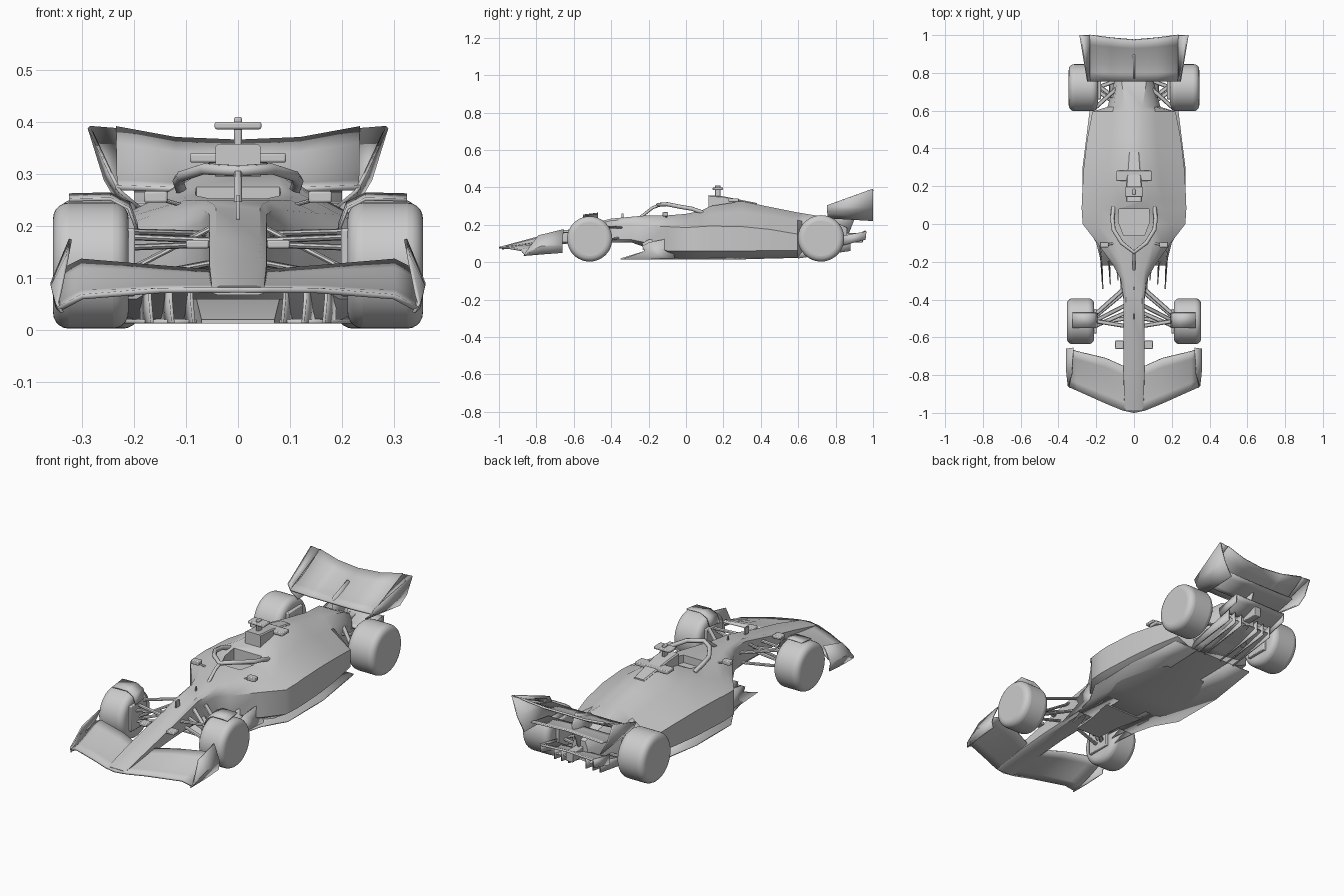
import bpy, bmesh, math
from mathutils import Vector, Matrix


def finish(name, bm, mirror=False, thick=0, bevel=0, segs=2):
    bmesh.ops.recalc_face_normals(bm, faces=bm.faces)
    me = bpy.data.meshes.new(name)
    bm.to_mesh(me)
    bm.free()
    ob = bpy.data.objects.new(name, me)
    bpy.context.collection.objects.link(ob)
    if thick:
        m = ob.modifiers.new("thick", 'SOLIDIFY')
        m.thickness, m.offset = thick, 0
    if bevel:
        m = ob.modifiers.new("bevel", 'BEVEL')
        m.width, m.segments = bevel, segs
    if mirror:
        ob.modifiers.new("mirror", 'MIRROR')
    return ob


def loft(name, rings, closed=True, **kw):
    bm = bmesh.new()
    vs = [[bm.verts.new(p) for p in r] for r in rings]
    n = len(vs[0])
    for a, b in zip(vs, vs[1:]):
        for i in range(n if closed else n - 1):
            j = (i + 1) % n
            bm.faces.new((a[i], a[j], b[j], b[i]))
    if closed:
        bm.faces.new(vs[0])
        bm.faces.new(vs[-1])
    return finish(name, bm, **kw)


def plate(name, pts, thick=0.006, mirror=True):
    bm = bmesh.new()
    bm.faces.new([bm.verts.new(p) for p in pts])
    return finish(name, bm, mirror=mirror, thick=thick)


def box(name, c, s, mirror=False, bevel=0.004):
    bm = bmesh.new()
    bmesh.ops.create_cube(bm, size=1, matrix=Matrix.Translation(c) @ Matrix.Diagonal((*s, 1)))
    return finish(name, bm, mirror=mirror, bevel=bevel)


def wheel(name, x, y, r, w, bevel):
    bm = bmesh.new()
    mat = Matrix.Translation((x, y, r + 0.003)) @ Matrix.Rotation(math.pi / 2, 4, 'Y')
    bmesh.ops.create_cone(bm, cap_ends=True, segments=48, radius1=r, radius2=r, depth=w, matrix=mat)
    ob = finish(name, bm, mirror=True, bevel=bevel, segs=5)
    ob.modifiers["bevel"].limit_method = 'ANGLE'
    return ob


def rod(name, a, b, wide=0.011, high=0.006):
    a, b = Vector(a), Vector(b)
    side = (b - a).cross(Vector((0, 0, 1))).normalized() * wide
    up = Vector((0, 0, high))
    ring = lambda p: [p + side * math.cos(t * math.pi / 4) + up * math.sin(t * math.pi / 4) for t in range(8)]
    return loft(name, [ring(a), ring(b)], mirror=True)


def wing(name, rows, thick, power):
    # rows: x, leading y, leading z, trailing y, trailing z
    rings = []
    for x, y0, z0, y1, z1 in rows:
        rings.append([(x, y0 + (y1 - y0) * t / 5, z0 + (z1 - z0) * (t / 5) ** power) for t in range(6)])
    return loft(name, rings, closed=False, mirror=True, thick=thick)


# Main hull: y, floor half width, floor z, side half width, low z, high z,
# shoulder half width, shoulder z, top half width, top z
nose = [
    (-.985, .040, .068, .050, .071, .076, .050, .080, .035, .085),
    (-.80, .040, .085, .056, .095, .120, .055, .128, .045, .135),
    (-.62, .040, .100, .056, .110, .160, .055, .168, .042, .176),
    (-.40, .045, .105, .056, .120, .200, .055, .222, .042, .233),
    (-.29, .055, .105, .072, .120, .205, .065, .230, .048, .243)]
body = [
    (-.22, .070, .080, .110, .105, .195, .090, .230, .060, .249),
    (-.10, .110, .020, .195, .060, .190, .150, .225, .100, .250),
    (0.0, .190, .015, .272, .060, .185, .195, .222, .105, .258),
    (.08, .205, .015, .277, .060, .190, .170, .240, .095, .275),
    (.13, .205, .015, .276, .060, .193, .150, .257, .075, .300),
    (.30, .200, .018, .266, .060, .190, .130, .270, .050, .326),
    (.45, .180, .022, .248, .062, .175, .120, .250, .045, .295),
    (.595, .140, .028, .220, .062, .150, .112, .225, .045, .266),
    (.62, .110, .032, .140, .062, .140, .108, .220, .045, .262),
    (.75, .085, .050, .105, .070, .140, .092, .200, .065, .240),
    (.86, .035, .085, .045, .095, .140, .040, .160, .030, .185)]
rings = []
for y, wb, zb, wm, zl, zh, ws, zs, wt, zt in nose + body:
    half = [(wb, zb), (wm, zl), (wm, zh), (ws, zs), (wt, zt)]
    rings.append([(x, y, z) for x, z in half] + [(-x, y, z) for x, z in reversed(half)])
hull = loft("main_hull", rings)

# Cockpit opening
cut = loft("cockpit_cutter", [[(.055, -.06, z), (.082, .01, z), (.08, .08, z),
                               (-.08, .08, z), (-.082, .01, z), (-.055, -.06, z)] for z in (.215, .4)])
cut.hide_render = True
cut.hide_set(True)
m = hull.modifiers.new("cockpit", 'BOOLEAN')
m.operation, m.object, m.solver = 'DIFFERENCE', cut, 'EXACT'

# Air intake and roof camera
loft("air_intake", [[(-a, y, zb), (-a, y, zt - .005), (-a + .006, y, zt), (a - .006, y, zt), (a, y, zt - .005), (a, y, zb)]
                    for y, a, zb, zt in ((.12, .043, .26, .358), (.2, .043, .27, .352), (.38, .03, .28, .316))])
box("intake_side_pods", (0, .255, .331), (.185, .055, .018))
box("roof_camera_stem", (0, .17, .38), (.015, .03, .06))
box("roof_camera", (0, .17, .393), (.09, .055, .014))

# Cockpit protection hoop with a centre strut
for name, pts, rad in (
        ("halo_hoop", [(.108, .09, .265), (.115, .03, .286), (.108, -.03, .296), (.065, -.10, .31), (0, -.15, .306)], .011),
        ("halo_strut", [(0, -.14, .306), (0, -.18, .29), (0, -.25, .235)], .008)):
    full = pts + [(-x, y, z) for x, y, z in reversed(pts[:-1])] if pts[0][0] else pts
    cu = bpy.data.curves.new(name, 'CURVE')
    cu.dimensions, cu.bevel_depth, cu.bevel_resolution = '3D', rad, 2
    cu.use_fill_caps = True
    sp = cu.splines.new('POLY')
    sp.points.add(len(full) - 1)
    for p, c in zip(sp.points, full):
        p.co = (*c, 1)
    bpy.context.collection.objects.link(bpy.data.objects.new(name, cu))

# Mirrors
box("side_mirror", (.158, -.11, .256), (.045, .03, .022), mirror=True)
rod("mirror_stalk", (.09, -.10, .235), (.15, -.11, .252), .006, .004)

# Wheels
wheel("front_wheel", .283, -.515, .121, .145, .03)
wheel("rear_wheel", .268, .722, .124, .155, .03)

# Front suspension arms
for a, b in (((.05, -.34, .185), (.23, -.50, .19)), ((.045, -.54, .172), (.23, -.51, .18)),
             ((.05, -.36, .13), (.23, -.51, .095)), ((.045, -.50, .13), (.23, -.53, .095)),
             ((.045, -.47, .165), (.23, -.55, .158)), ((.045, -.43, .2), (.22, -.52, .11))):
    rod("front_suspension_arm", a, b)
box("front_brake_duct", (.215, -.515, .13), (.035, .13, .13), mirror=True)
loft("front_wheel_winglet", [[(x, y, z + d) for x, z in ((.195, .2), (.21, .24), (.245, .258), (.325, .256))]
                             for y, d in ((-.55, -.006), (-.47, .004))], closed=False, mirror=True, thick=.006)

# Rear suspension arms
for a, b in (((.09, .72, .19), (.2, .62, .17)), ((.09, .66, .17), (.2, .74, .17)),
             ((.09, .76, .1), (.2, .72, .09)), ((.1, .64, .1), (.2, .71, .09))):
    rod("rear_suspension_arm", a, b)
box("rear_brake_duct", (.19, .72, .13), (.03, .12, .15), mirror=True)

# Front wing
wing("front_wing", [(0, -1.0, .077, -.77, .11), (.06, -.987, .077, -.75, .113), (.15, -.95, .076, -.71, .12),
                    (.30, -.882, .064, -.675, .133), (.345, -.862, .04, -.662, .11)], .01, 1.3)
loft("front_wing_endplate", [
    [(.338, -.868, .034), (.348, -.858, .052), (.343, -.845, .068)],
    [(.347, -.77, .042), (.357, -.775, .085), (.328, -.79, .142)],
    [(.35, -.66, .05), (.357, -.66, .092), (.322, -.655, .175)]], closed=False, mirror=True, thick=.006)
box("nose_camera", (.078, -.64, .165), (.044, .045, .016), mirror=True)
box("nose_sensor", (0, -.49, .23), (.008, .03, .035), bevel=.002)
box("nose_antenna", (0, -.34, .245), (.006, .012, .03), bevel=.002)

# Splitter and turning vanes ahead of the side pods
loft("floor_splitter", [[(-w, y, .013), (w, y, .013), (w, y, zt), (-w, y, zt)]
                        for y, w, zt in ((-.35, .07, .02), (-.22, .08, .06), (-.08, .11, .06))])
for x, y0, h in ((.085, -.30, .07), (.125, -.32, .1), (.165, -.345, .085)):
    plate("turning_vane", [(x, y0, .014), (x + .02, -.06, .014), (x + .02, -.08, .13),
                           (x + .008, -.20, h + .02), (x + .004, -.235, h), (x + .004, -.22, .06)])
plate("floor_edge", [(.08, -.22, .016), (.17, -.22, .016), (.2, -.1, .016), (.27, .02, .016),
                     (.272, .3, .018), (.235, .6, .026), (.1, .6, .026)])

# Rear wing, endplates and pylon
wing("rear_wing_main", [(0, .755, .27, .975, .362), (.12, .755, .27, .985, .367),
                        (.235, .755, .274, 1.0, .388), (.282, .99, .383, 1.0, .389)][:3], .01, 1.5)
loft("rear_wing_endplate", [
    [(.245, .755, .302), (.286, 1.0, .39)],
    [(.228, .755, .268), (.255, 1.0, .29)],
    [(.19, .76, .236), (.215, 1.0, .222)]], closed=False, mirror=True, thick=.007)
plate("rear_wing_tip", [(.233, .757, .276), (.245, .755, .302), (.286, 1.0, .39), (.235, .998, .386)])
wing("rear_wing_lower", [(0, .83, .24, .96, .27), (.2, .83, .24, .97, .265)], .008, 1.4)
plate("rear_wing_pylon", [(0, .76, .15), (0, .77, .29), (0, .89, .335), (0, .92, .28), (0, .87, .15)], .01, False)

# Beam wing, tail light and diffuser
wing("beam_wing", [(0, .85, .125, .96, .165), (.15, .84, .125, .965, .16)], .01, 1.4)
plate("beam_wing_endplate", [(.15, .84, .09), (.15, .83, .14), (.15, .965, .165), (.15, .96, .12)])
box("tail_light", (0, .895, .13), (.04, .1, .05))
wing("diffuser", [(0, .6, .03, .86, .09), (.13, .6, .03, .87, .085)], .008, 1.4)
for x in (.05, .09, .13):
    plate("diffuser_fin", [(x, .6, .02), (x, .6, .05), (x, .88, .12), (x, .88, .06)])

# Smooth shading with crisp edges
for ob in bpy.context.collection.objects:
    if ob.type == 'MESH' and ob is not cut:
        bpy.ops.object.select_all(action='DESELECT')
        ob.select_set(True)
        bpy.context.view_layer.objects.active = ob
        bpy.ops.object.shade_smooth_by_angle(angle=math.radians(35))
